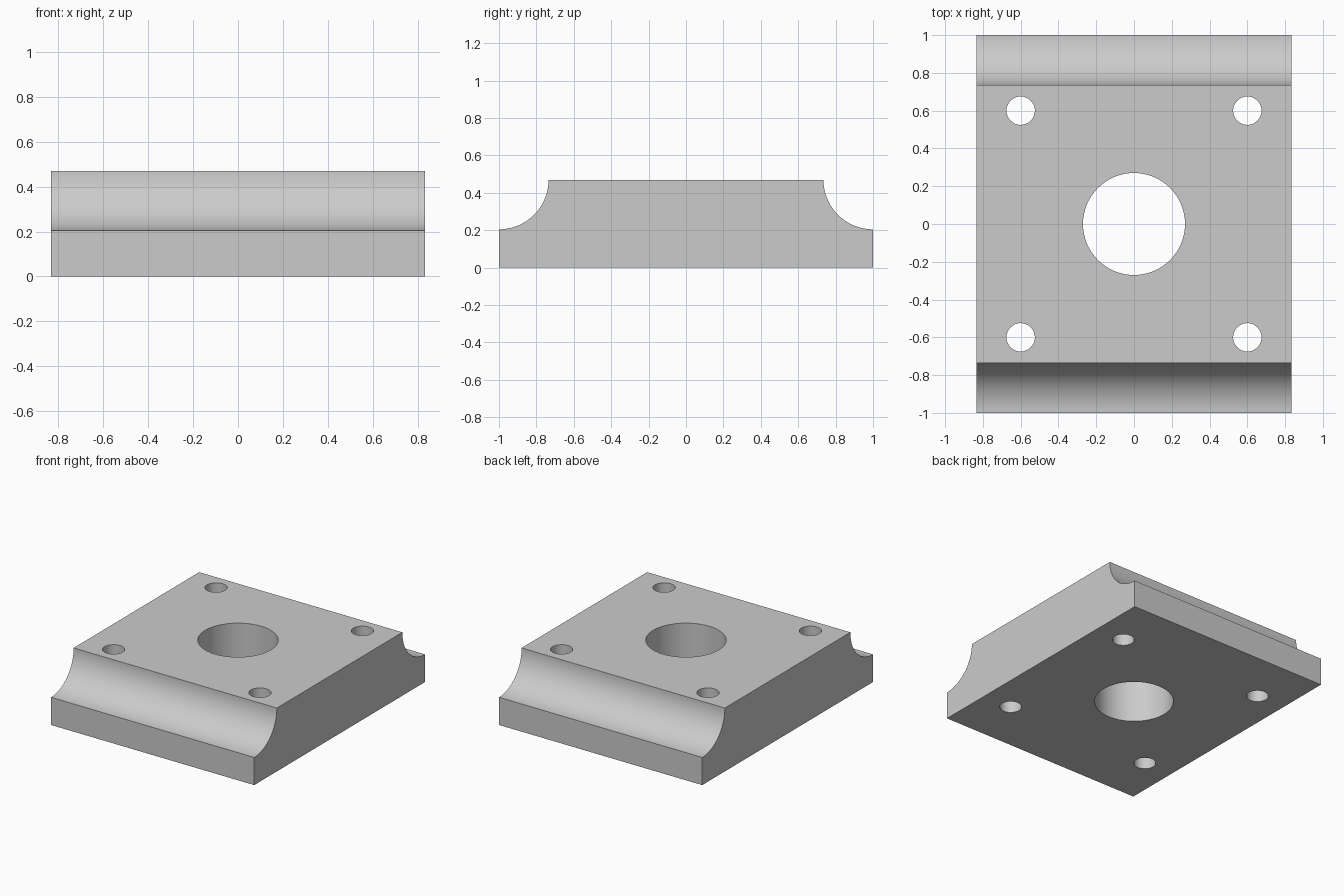
import bpy
import bmesh
from math import sin, cos, pi, radians

cube = bpy.data.objects.get("Cube")
if cube:
    bpy.data.objects.remove(cube, do_unlink=True)

HALF_X, HALF_Y, TOP, LEDGE = 0.833, 1.0, 0.47, 0.205
COVE = TOP - LEDGE
STEPS = 32

grey = bpy.data.materials.new("plain grey")
grey.use_nodes = True
colour = (0.6, 0.6, 0.6, 1)
grey.diffuse_color = colour
grey.node_tree.nodes["Principled BSDF"].inputs["Base Color"].default_value = colour

# Side profile: flat base, with a quarter-round cove on the front and back
arc = [(HALF_Y - COVE * sin(a), TOP - COVE * cos(a))
       for a in (pi / 2 * i / STEPS for i in range(STEPS + 1))]
half = [(HALF_Y, 0)] + arc
profile = half + [(-y, z) for y, z in reversed(half)]

# Plate: profile extruded across the width
bm = bmesh.new()
face = bm.faces.new([bm.verts.new((-HALF_X, y, z)) for y, z in profile])
moved = bmesh.ops.extrude_face_region(bm, geom=[face])["geom"]
bmesh.ops.translate(bm, vec=(2 * HALF_X, 0, 0),
                    verts=[v for v in moved if isinstance(v, bmesh.types.BMVert)])
bmesh.ops.recalc_face_normals(bm, faces=bm.faces)
mesh = bpy.data.meshes.new("mounting_plate")
bm.to_mesh(mesh)
bm.free()
plate = bpy.data.objects.new("mounting_plate", mesh)
bpy.context.collection.objects.link(plate)
mesh.materials.append(grey)


def drill(x, y, radius):
    """Cut a round through-hole in the plate."""
    bpy.ops.mesh.primitive_cylinder_add(vertices=64, radius=radius, depth=1,
                                        location=(x, y, TOP / 2))
    cutter = bpy.context.object
    cutter.name = "hole_cutter"
    cutter.hide_render = True
    cutter.data.materials.append(grey)
    cut = plate.modifiers.new("hole", "BOOLEAN")
    cut.operation = "DIFFERENCE"
    cut.solver = "EXACT"
    cut.object = cutter
    bpy.context.view_layer.objects.active = plate
    bpy.ops.object.modifier_apply(modifier=cut.name)
    bpy.data.objects.remove(cutter, do_unlink=True)


# Centre bore and four corner bolt holes
drill(0, 0, 0.27)
for x in (-0.6, 0.6):
    for y in (-0.6, 0.6):
        drill(x, y, 0.075)

# Smooth coves and bores, sharp edges elsewhere
bpy.ops.object.select_all(action="DESELECT")
plate.select_set(True)
bpy.context.view_layer.objects.active = plate
bpy.ops.object.shade_smooth_by_angle(angle=radians(30))
